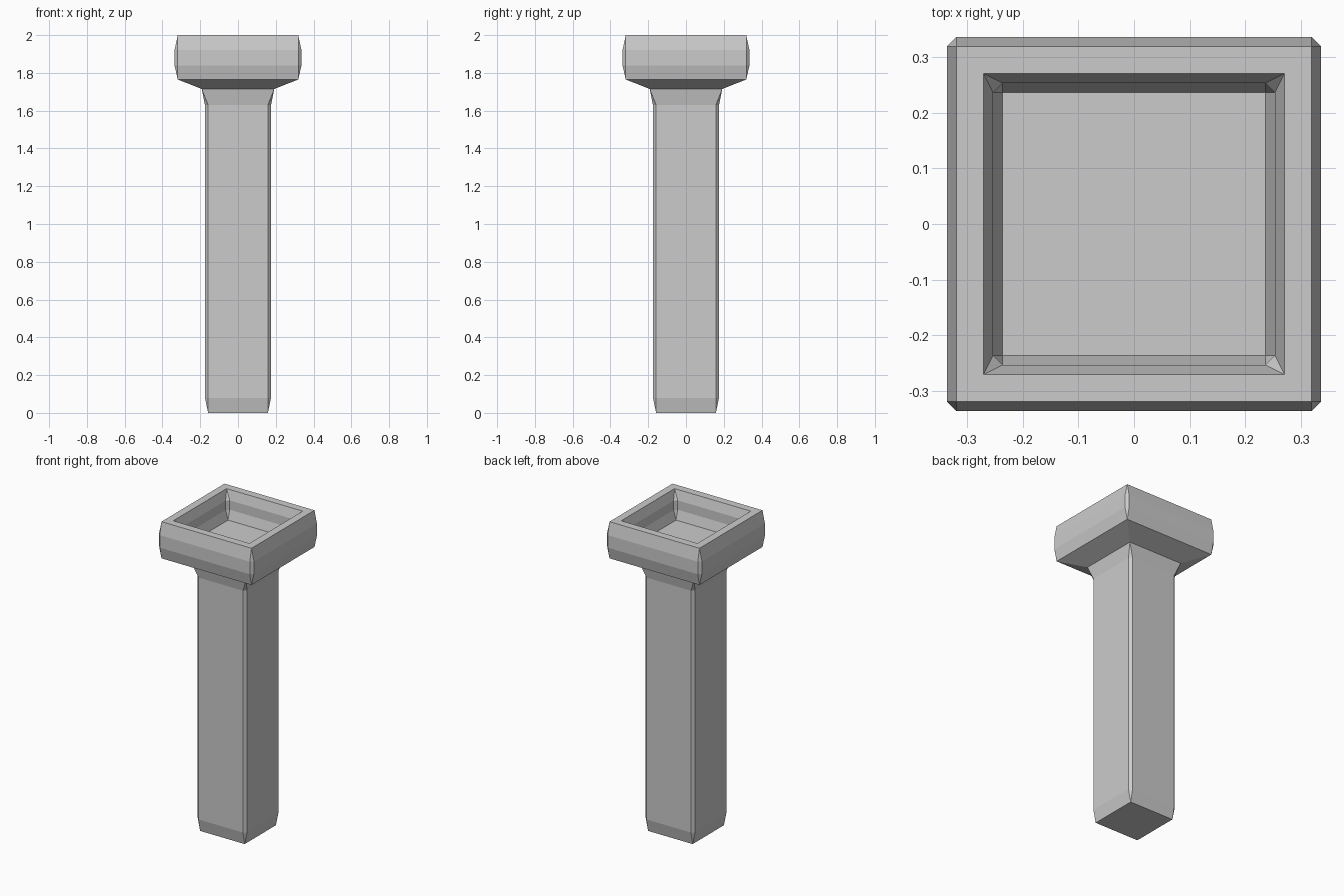
import bpy, bmesh

if "Cube" in bpy.data.objects:
    bpy.data.objects.remove(bpy.data.objects["Cube"])

# Lathe-like square profile: (half extent, half flat width, height).
# Equal extent and flat give a sharp square ring; otherwise corners are clipped.
profile = [
    # post
    (0.158, 0.158, 0.0), (0.175, 0.158, 0.08), (0.175, 0.158, 1.63), (0.192, 0.192, 1.715),
    # head
    (0.319, 0.319, 1.765), (0.336, 0.319, 1.84), (0.336, 0.319, 1.92), (0.319, 0.319, 2.0),
    # recess
    (0.27, 0.27, 2.0), (0.253, 0.236, 1.94), (0.253, 0.236, 1.88), (0.236, 0.236, 1.82),
]


def ring(bm, e, f, z):
    pts = [(e, -f), (e, f), (f, e), (-f, e), (-e, f), (-e, -f), (-f, -e), (f, -e)]
    return [bm.verts.new((x, y, z)) for x, y in pts]


bm = bmesh.new()
rings = [ring(bm, *p) for p in profile]
for a, b in zip(rings, rings[1:]):
    for i in range(8):
        j = (i + 1) % 8
        bm.faces.new((a[i], a[j], b[j], b[i]))
# base and recess floor
bm.faces.new(rings[0][::-1])
bm.faces.new(rings[-1])
bmesh.ops.remove_doubles(bm, verts=bm.verts, dist=1e-4)
bmesh.ops.recalc_face_normals(bm, faces=bm.faces)

mesh = bpy.data.meshes.new("hollow_top_post")
bm.to_mesh(mesh)
bm.free()
bpy.context.collection.objects.link(bpy.data.objects.new("hollow_top_post", mesh))
